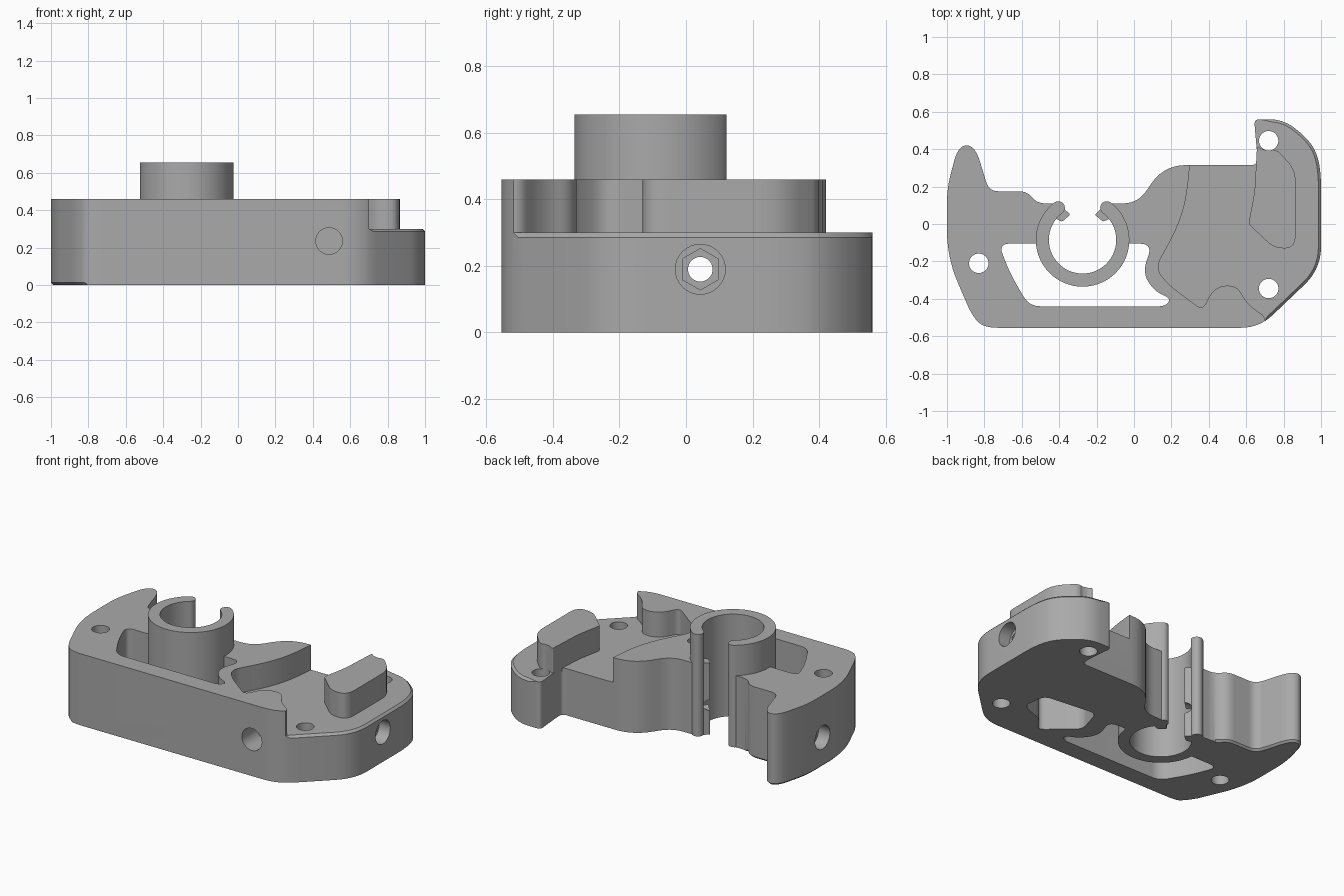
import bpy, bmesh
from math import cos, sin, radians, pi
from mathutils import Vector, Matrix

if "Cube" in bpy.data.objects:
    bpy.data.objects.remove(bpy.data.objects["Cube"])

BORE = Vector((-0.275, -0.085))
DECK, TOP, TUBE_TOP = 0.30, 0.46, 0.655

grey = bpy.data.materials.new("plain_grey")
grey.use_nodes = True
grey.diffuse_color = (0.40, 0.40, 0.40, 1)
grey.node_tree.nodes["Principled BSDF"].inputs["Base Color"].default_value = (0.40, 0.40, 0.40, 1)


def arc(center, r, a0, a1, n):
    return [(center[0] + r * cos(radians(a0 + (a1 - a0) * i / n)),
             center[1] + r * sin(radians(a0 + (a1 - a0) * i / n)), 0) for i in range(n + 1)]


def rounded(points, steps=7):
    """Round each corner (x, y, trim) with a quadratic curve."""
    out = []
    for i, (x, y, r) in enumerate(points):
        p = Vector((x, y))
        a = Vector(points[i - 1][:2]) - p
        b = Vector(points[(i + 1) % len(points)][:2]) - p
        if not r:
            out.append(p)
            continue
        s = p + a.normalized() * min(r, a.length * 0.49)
        e = p + b.normalized() * min(r, b.length * 0.49)
        for k in range(steps + 1):
            t = k / steps
            out.append(s * (1 - t) ** 2 + p * (2 * t * (1 - t)) + e * t * t)
    return out


def finish(bm, name):
    bmesh.ops.recalc_face_normals(bm, faces=bm.faces)
    mesh = bpy.data.meshes.new(name)
    bm.to_mesh(mesh)
    bm.free()
    mesh.materials.append(grey)
    ob = bpy.data.objects.new(name, mesh)
    bpy.context.collection.objects.link(ob)
    return ob


def prism(name, points, z0, z1, bevel_test=None):
    bm = bmesh.new()
    base = bm.faces.new([bm.verts.new((p[0], p[1], z0)) for p in rounded(points)])
    ext = bmesh.ops.extrude_face_region(bm, geom=[base])
    for v in ext["geom"]:
        if isinstance(v, bmesh.types.BMVert):
            v.co.z = z1
    bmesh.ops.recalc_face_normals(bm, faces=bm.faces)
    if bevel_test:
        edges = [e for e in bm.edges if all(bevel_test(v.co) for v in e.verts)]
        bmesh.ops.bevel(bm, geom=edges, offset=0.012, segments=1, affect='EDGES', clamp_overlap=False)
    return finish(bm, name)


def rod(name, start, end, r, sides=32):
    start, end = Vector(start), Vector(end)
    bm = bmesh.new()
    rot = (end - start).to_track_quat('Z', 'Y').to_matrix().to_4x4()
    bmesh.ops.create_cone(bm, cap_ends=True, segments=sides, radius1=r, radius2=r,
                          depth=(end - start).length,
                          matrix=Matrix.Translation((start + end) / 2) @ rot)
    return finish(bm, name)


def combine(target, tool, op='DIFFERENCE'):
    mod = target.modifiers.new(op, 'BOOLEAN')
    mod.operation, mod.object, mod.solver = op, tool, 'EXACT'
    bpy.context.view_layer.objects.active = target
    bpy.ops.object.modifier_apply(modifier=mod.name)
    bpy.data.objects.remove(tool)


# Body outline with the open bore
outline = [(-1, 0.19, .08), (-0.94, 0.42, .09), (-0.85, 0.42, .09), (-0.775, 0.175, .05),
           (-0.57, 0.175, .05), (-0.52, 0.11, .05), (-0.405, 0.11, .03), (-0.34, 0.05, .012),
           (-0.385, 0.012, .01)]
outline += arc(BORE, 0.186, 142, 398, 48)
outline += [(-0.165, 0.012, .01), (-0.21, 0.05, .012), (-0.145, 0.11, .03), (0.02, 0.11, .08),
            (0.16, 0.315, .12), (0.655, 0.315, .03), (0.66, 0.36, .03), (0.642, 0.56, .03),
            (0.80, 0.56, .08), (0.95, 0.44, .1), (1, 0.31, .12), (1, -0.24, .12),
            (0.67, -0.555, .1), (-0.81, -0.555, .09), (-0.87, -0.48, .05), (-1, -0.18, .15)]
body = prism("clamp_body", outline, 0, TOP,
             lambda c: c.z < 0.001 and c.x < -0.5 and c.y > -0.54)

# Large window below the bore
window = [(-0.725, -0.105, .06), (-0.49, -0.105, 0)]
window += arc(BORE, 0.215, 186, 354, 32)
window += [(-0.06, -0.105, 0), (0.10, -0.105, .07), (0.045, -0.26, .07), (0.11, -0.36, .06),
           (0.20, -0.40, .04), (0.165, -0.44, .03), (-0.56, -0.44, .06), (-0.66, -0.27, .08)]
combine(body, prism("window_cutter", window, -0.2, 1))

# Lowered deck on the right
deck = [(0.30, 0.7, 0), (0.30, 0.28, .12), (0.26, 0.03, .15), (0.115, -0.235, .06),
        (0.18, -0.32, .06), (0.365, -0.46, .04), (0.43, -0.335, .07), (0.55, -0.325, .07),
        (0.605, -0.43, .07), (0.71, -0.50, .04), (0.68, -0.60, 0), (1.2, -0.60, 0), (1.2, 0.7, 0)]
combine(body, prism("deck_cutter", deck, DECK, 1))

# Chamfer along the outer rim of the deck
bm = bmesh.new()
bm.from_mesh(body.data)
rim = []
for e in bm.edges:
    mid = (e.verts[0].co + e.verts[1].co) / 2
    if all(abs(v.co.z - DECK) < 1e-4 and v.co.x > 0.70 for v in e.verts) and e.is_convex \
            and len(e.link_faces) == 2 and e.calc_face_angle() > 1:
        rim.append(e)
bmesh.ops.bevel(bm, geom=rim, offset=0.014, segments=1, affect='EDGES', clamp_overlap=False)
bm.to_mesh(body.data)
bm.free()

# Pocket in the underside
pocket = [(0.22, -0.08, .05), (0.165, -0.27, .05), (0.365, -0.44, .04), (0.43, -0.34, .05),
          (0.60, -0.28, .05), (0.58, -0.12, .05)]
combine(body, prism("pocket_cutter", pocket, -0.2, 0.26))

# Open collar around the bore, with rounded ends
collar = arc(BORE, 0.25, 127, 413, 72)
for angle, first in ((53, True), (127, False)):
    a = radians(angle)
    c = BORE + Vector((cos(a), sin(a))) * 0.215
    collar += arc(c, 0.035, angle, angle + 180, 10)[1:-1] if first else \
        arc(c, 0.035, angle + 180, angle + 360, 10)[1:-1]
    if first:
        collar += arc(BORE, 0.18, 413, 127, 72)
combine(body, prism("collar", collar, 0, TUBE_TOP), 'UNION')

# Raised block on the deck
block = [(0.658, 0.42, .02), (0.69, 0.395, .02), (0.76, 0.40, .03), (0.865, 0.29, .07),
         (0.865, -0.13, .08), (0.75, -0.13, .05), (0.612, 0.0, .02), (0.645, 0.17, .05)]
combine(body, prism("raised_block", block, DECK - 0.02, TOP), 'UNION')

# Vertical screw holes
for x, y in ((-0.83, -0.21), (0.72, 0.445), (0.72, -0.345)):
    combine(body, rod("hole_cutter", (x, y, -0.2), (x, y, 1), 0.052))

# Cross bolt hole with a recess at each end, and the blind front hole
combine(body, rod("bolt_cutter", (-1.2, 0.043, 0.19), (1.2, 0.043, 0.19), 0.037))
for s in (-1, 1):
    combine(body, rod("recess_cutter", (s * 0.92, 0.043, 0.19), (s * 1.2, 0.043, 0.19), 0.075))
    combine(body, rod("nut_cutter", (s * 0.85, 0.043, 0.19), (s * 0.93, 0.043, 0.19), 0.062, 6))
combine(body, rod("front_hole_cutter", (0.487, -0.8, 0.235), (0.487, -0.40, 0.235), 0.071))

bpy.ops.object.select_all(action='DESELECT')
body.select_set(True)
bpy.context.view_layer.objects.active = body
bpy.ops.object.shade_smooth_by_angle(angle=radians(30))
